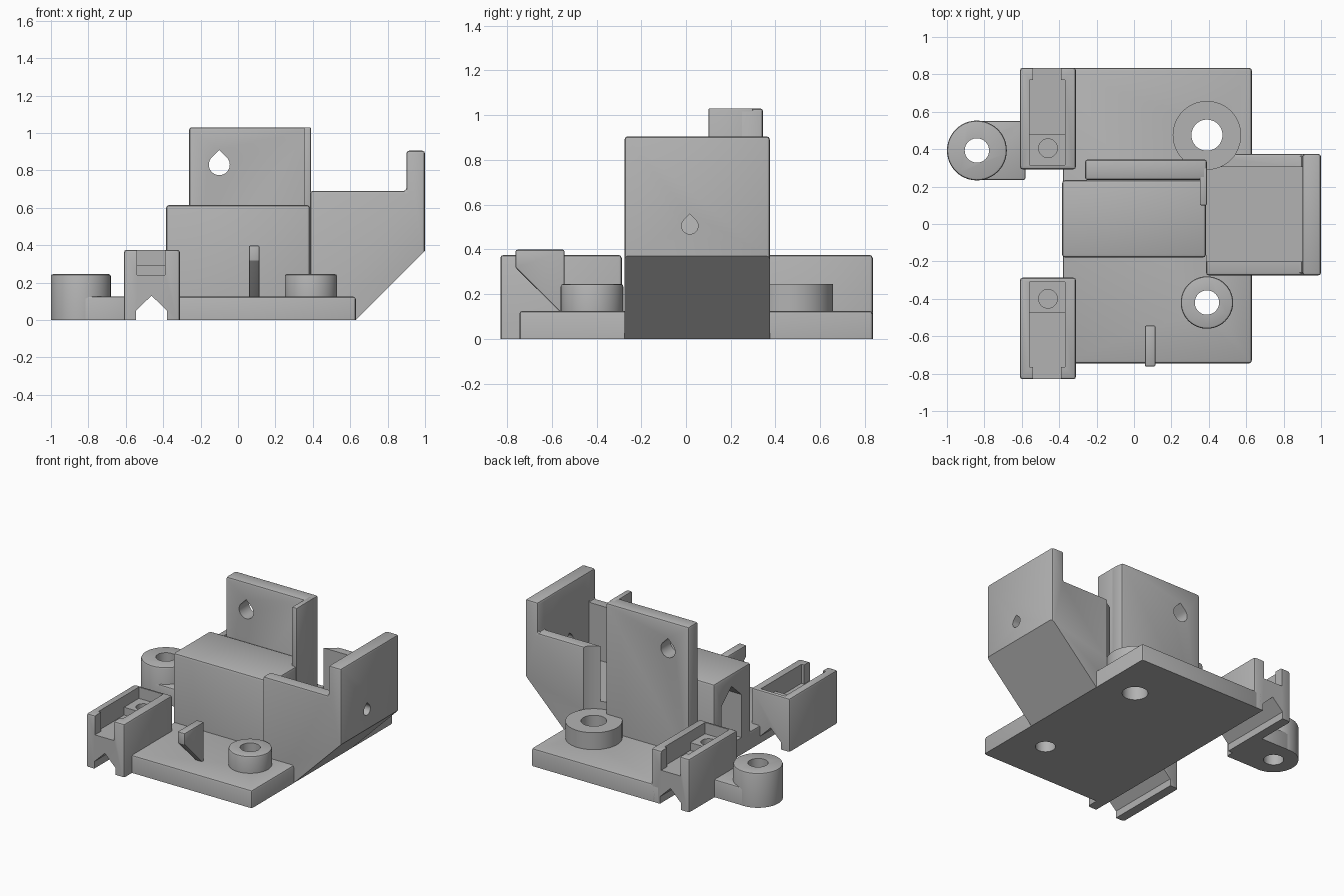
import bpy, bmesh, math
from mathutils import Vector

if "Cube" in bpy.data.objects:
    bpy.data.objects.remove(bpy.data.objects["Cube"], do_unlink=True)

grey = bpy.data.materials.new("plain grey")
grey.use_nodes = True
grey.diffuse_color = (0.45, 0.45, 0.45, 1)
grey.node_tree.nodes["Principled BSDF"].inputs["Base Color"].default_value = grey.diffuse_color

PLACE = {"x": lambda a, b, c: (c, a, b),
         "y": lambda a, b, c: (a, c, b),
         "z": lambda a, b, c: (a, b, c)}


def prism(name, points, axis, low, high, bevel=0.0, floor=0.001):
    """Extrude a 2D outline along an axis; round its edges above the floor."""
    bm = bmesh.new()
    ends = [[bm.verts.new(PLACE[axis](a, b, c)) for a, b in points] for c in (low, high)]
    bm.faces.new(ends[0])
    bm.faces.new(ends[1])
    n = len(points)
    for i in range(n):
        j = (i + 1) % n
        bm.faces.new((ends[0][i], ends[0][j], ends[1][j], ends[1][i]))
    bmesh.ops.recalc_face_normals(bm, faces=bm.faces)
    if bevel:
        edges = [e for e in bm.edges if max(v.co.z for v in e.verts) > floor
                 and e.calc_face_angle() > math.radians(30)]
        bmesh.ops.bevel(bm, geom=edges, offset=bevel, segments=2, profile=0.5, affect='EDGES')
    mesh = bpy.data.meshes.new(name)
    bm.to_mesh(mesh)
    bm.free()
    mesh.materials.append(grey)
    ob = bpy.data.objects.new(name, mesh)
    bpy.context.collection.objects.link(ob)
    return ob


def box(name, x0, x1, y0, y1, z0, z1, bevel=0.0, floor=0.001):
    return prism(name, [(x0, y0), (x1, y0), (x1, y1), (x0, y1)], "z", z0, z1, bevel, floor)


def arc(cx, cy, r, start=0, sweep=360, n=48):
    steps = n if sweep == 360 else n + 1
    return [(cx + r * math.cos(math.radians(start + sweep * i / n)),
             cy + r * math.sin(math.radians(start + sweep * i / n))) for i in range(steps)]


def cylinder(name, cx, cy, r, z0, z1, bevel=0.0):
    return prism(name, arc(cx, cy, r), "z", z0, z1, bevel)


def teardrop(name, cx, cz, r, axis, low, high):
    outline = arc(cx, cz, r, 135, 270, 24) + [(cx, cz + r * math.sqrt(2))]
    return prism(name, outline, axis, low, high)


def select_only(ob):
    bpy.ops.object.select_all(action='DESELECT')
    ob.select_set(True)
    bpy.context.view_layer.objects.active = ob


def cut(ob, *cutters):
    """Subtract each cutter and discard it."""
    select_only(ob)
    for c in cutters:
        c.hide_render = True
        mod = ob.modifiers.new("cut", 'BOOLEAN')
        mod.operation = 'DIFFERENCE'
        mod.solver = 'EXACT'
        mod.object = c
        bpy.ops.object.modifier_apply(modifier=mod.name)
        bpy.data.objects.remove(c, do_unlink=True)


parts = []

# Base plate with its two screw bosses
base = box("base_plate", -0.38, 0.63, -0.745, 0.835, 0, 0.125, 0.015)
parts.append(base)
for name, y, r, hole in (("front_boss", -0.42, 0.14, 0.065), ("rear_boss", 0.475, 0.183, 0.083)):
    boss = cylinder(name, 0.39, y, r, 0.01, 0.245, 0.012 if y < 0 else 0)
    for ob in (base, boss):
        cut(ob, cylinder("hole", 0.39, y, hole, -0.1, 0.5))
    parts.append(boss)

# Side ear with arm
ear = cylinder("side_ear", -0.84, 0.393, 0.16, 0, 0.245, 0.012)
arm = box("ear_arm", -0.84, -0.58, 0.235, 0.552, 0, 0.125, 0.012)
for ob in (ear, arm):
    cut(ob, cylinder("hole", -0.84, 0.393, 0.065, -0.1, 0.5))
parts += [ear, arm]

# Two rod clamps, mirrored front to back
for name, side, shift in (("front_clamp", -1, 0), ("rear_clamp", 1, 0.005)):
    def span(a, b):
        return sorted((side * a + shift, side * b + shift))

    clamp = box(name, -0.61, -0.31, *span(0.287, 0.83), 0, 0.375, 0.015)
    groove = [(-0.545, -0.1), (-0.545, 0.05), (-0.4625, 0.13), (-0.38, 0.05), (-0.38, -0.1)]
    cut(clamp,
        prism("groove", groove, "y", *span(0.2, 0.9)),
        box("mouth", -0.54, -0.39, *span(0.7, 0.9), 0.24, 0.5),
        box("slot", -0.56, -0.37, *span(0.475, 0.765), 0.24, 0.5),
        box("step", -0.56, -0.37, *span(0.31, 0.48), 0.295, 0.5),
        cylinder("hole", -0.46, side * 0.4 + shift, 0.05, 0.17, 0.5))
    parts.append(clamp)
cut(base, prism("groove", groove, "y", -0.9, 0.9))

# Central block with a pointed recess in its side
block = box("central_block", -0.385, 0.385, -0.18, 0.235, 0.1, 0.615, 0.018, 0.11)
cut(block, prism("recess", [(-0.07, 0.125), (0.15, 0.125), (0.15, 0.43), (0.04, 0.53), (-0.07, 0.43)],
                 "x", -0.5, -0.1))
parts.append(block)

# Tall back plate and its short return wall
plate = box("back_plate", -0.262, 0.39, 0.235, 0.345, 0.1, 1.03, 0.015, 0.11)
cut(plate, teardrop("hole", -0.1, 0.83, 0.056, "y", 0.1, 0.5))
ret = box("return_wall", 0.352, 0.39, 0.10, 0.3, 0.4, 1.03, 0.006)
parts += [plate, ret]

# Side tray with sloping underside, pocket, screw clearance and cable hole
profile = [(0.385, 0), (0.63, 0), (1, 0.37), (1, 0.905), (0.9, 0.905), (0.9, 0.69), (0.385, 0.69)]
tray = prism("side_tray", profile, "y", -0.275, 0.375, 0.015, 0.4)
cut(tray,
    box("pocket", 0.36, 0.9, -0.2, 0.305, 0.3, 1.2),
    cylinder("clearance", 0.39, 0.475, 0.183, 0.245, 1.2),
    cylinder("hole", 0.39, 0.475, 0.083, -0.1, 0.3),
    teardrop("hole", 0.017, 0.505, 0.037, "x", 0.8, 1.1))
parts.append(tray)

# Small front fin with slanted support
fin = [(-0.762, 0.398), (-0.543, 0.398), (-0.543, 0.12), (-0.563, 0.12), (-0.762, 0.318)]
parts.append(prism("front_fin", fin, "x", 0.058, 0.115, 0.008, 0.2))

for ob in parts:
    select_only(ob)
    bpy.ops.object.shade_smooth_by_angle(angle=math.radians(25))
